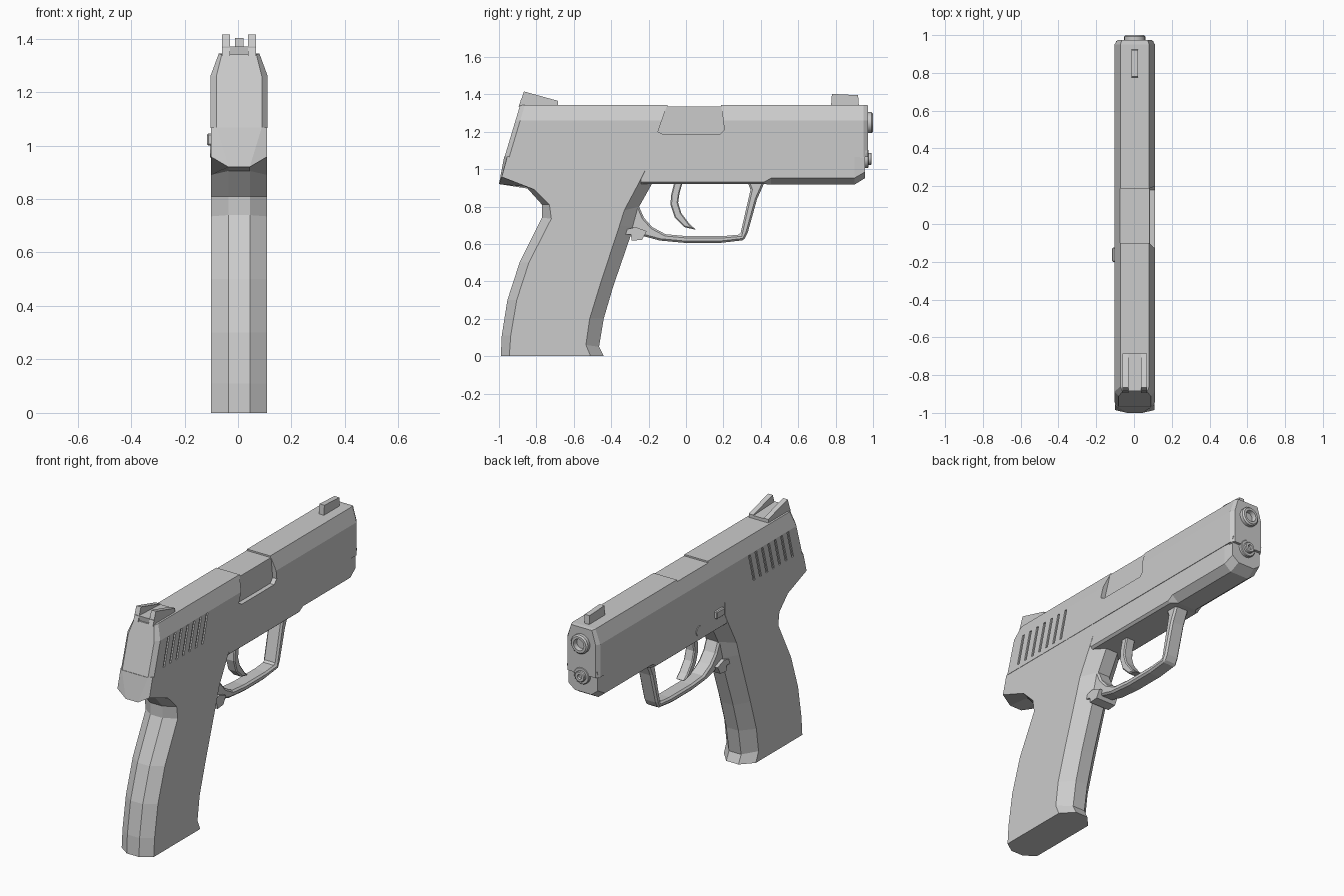
import bpy, bmesh, math

if "Cube" in bpy.data.objects:
    bpy.data.objects.remove(bpy.data.objects["Cube"])

CX = 0.004  # body centre line


def finish(name, bm):
    bmesh.ops.recalc_face_normals(bm, faces=bm.faces)
    me = bpy.data.meshes.new(name)
    bm.to_mesh(me)
    bm.free()
    ob = bpy.data.objects.new(name, me)
    bpy.context.collection.objects.link(ob)
    return ob


def add_loft(bm, rings):
    """Skin closed rings of equal length and cap both ends."""
    vs = [[bm.verts.new((x + CX, y, z)) for x, y, z in r] for r in rings]
    n = len(vs[0])
    for a, b in zip(vs, vs[1:]):
        for i in range(n):
            j = (i + 1) % n
            bm.faces.new((a[i], a[j], b[j], b[i]))
    bm.faces.new(vs[0])
    bm.faces.new(vs[-1])


def loft(name, rings):
    bm = bmesh.new()
    add_loft(bm, rings)
    return finish(name, bm)


def mirror_ring(half):
    return half + [(-x, y, z) for x, y, z in reversed(half)]


def prism(name, outline, x0, x1, bevel=0):
    """Extrude a (y, z) side outline across x."""
    ob = loft(name, [[(x, y, z) for y, z in outline] for x in (x0, x1)])
    if bevel:
        m = ob.modifiers.new("Bevel", 'BEVEL')
        m.width, m.segments, m.limit_method = bevel, 1, 'ANGLE'
        m.angle_limit = math.radians(50)
    return ob


def lathe(name, profile, z, sides=20):
    """Turn a (radius, y) profile about a line along y."""
    rings = [[(r * math.cos(2 * math.pi * i / sides), y,
               z + r * math.sin(2 * math.pi * i / sides)) for i in range(sides)]
             for r, y in profile]
    ob = loft(name, rings)
    bpy.context.view_layer.objects.active = ob
    ob.select_set(True)
    bpy.ops.object.shade_smooth_by_angle(angle=math.radians(30))
    ob.select_set(False)
    return ob


def cut(target, cutter):
    m = target.modifiers.new("Cut", 'BOOLEAN')
    m.operation, m.solver, m.object = 'DIFFERENCE', 'EXACT', cutter
    cutter.hide_render = True
    cutter.hide_set(True)


# Slide: hexagonal section with a raked rear and softened ends
def slide_ring(y, inset, rake=0.0):
    half = [(0.107 - inset, 1.065), (0.107 - inset, 1.26), (0.076 - inset * .5, 1.344 - inset * .2)]
    return mirror_ring([(x, y + rake * (z - 1.065), z) for x, z in half])


slide = loft("slide", [slide_ring(-0.97, 0.022, 0.3), slide_ring(-0.945, 0, 0.3),
                       slide_ring(0.95, 0), slide_ring(0.973, 0.015)])

# Ejection port: side recess and shallow step over the top
port = prism("port_cutter", [(-0.105, 1.4), (-0.105, 1.33), (-0.15, 1.2), (-0.12, 1.185),
                             (0.18, 1.185), (0.205, 1.21), (0.19, 1.33), (0.19, 1.4)], 0.08, 0.2)
cut(slide, port)
step = prism("port_step_cutter", [(-0.1, 1.335), (0.188, 1.335), (0.188, 1.4), (-0.1, 1.4)], -0.2, 0.15)
cut(slide, step)

# Grip serrations on both sides of the slide
bm = bmesh.new()
for s in (-1, 1):
    for i in range(7):
        y = -0.86 + i * 0.06
        o = [(y, 1.09), (y + 0.016, 1.09), (y + 0.061, 1.255), (y + 0.045, 1.255)]
        add_loft(bm, [[(s * x, a, b) for a, b in o] for x in (0.099, 0.13)])
cut(slide, finish("serration_cutter", bm))

# Frame rail and dust cover under the slide
frame = [(-0.24, .104, .932, .09, .92), (0.42, .104, .932, .09, .92),
         (0.455, .104, .952, .06, .917), (0.90, .104, .952, .06, .917),
         (0.958, .096, .985, .055, .952)]
loft("frame", [mirror_ring([(w, y, 1.07), (w, y, zs), (wb, y, zb)])
               for y, w, zs, wb, zb in frame])
prism("frame_nose", [(0.86, 1.06), (0.955, 1.06), (0.968, 1.1), (0.955, 1.1)], -0.1, 0.1)

# Grip: octagonal rings; (y, z) of back ridge, back edge, front edge, front ridge
grip = [((-.99, 0), (-.945, 0), (-.51, 0), (-.44, 0)),
        ((-.985, .11), (-.937, .11), (-.535, .06), (-.465, .05)),
        ((-.955, .30), (-.905, .30), (-.515, .20), (-.44, .20)),
        ((-.89, .50), (-.84, .50), (-.46, .38), (-.39, .37)),
        ((-.77, .74), (-.72, .735), (-.355, .70), (-.28, .69)),
        ((-.77, .81), (-.73, .81), (-.33, .78), (-.25, .80)),
        ((-.855, .905), (-.81, .89), (-.25, .93), (-.18, .925)),
        ((-1.0, .92), (-.985, .958), (-.22, .99), (-.18, .98)),
        ((-.972, 1.068), (-.955, 1.068), (-.22, 1.068), (-.18, 1.068))]
widths = [(.04, .105, .105, .04)] * 8 + [(.085, .105, .105, .04)]
loft("grip", [mirror_ring([(w, y, z) for w, (y, z) in zip(ws, row)])
              for ws, row in zip(widths, grip)])

# Trigger guard and trigger
prism("trigger_guard", [(-.30, .69), (-.24, .645), (-.14, .618), (.0, .605), (.18, .605), (.31, .62),
                        (.33, .66), (.38, .84), (.42, .93), (.33, .93), (.345, .89), (.29, .65),
                        (.2, .642), (.0, .642), (-.11, .652), (-.18, .69), (-.225, .74),
                        (-.26, .82), (-.33, .80)], -0.045, 0.045, 0.01)
prism("trigger", [(-.06, .94), (-.08, .86), (-.083, .81), (-.06, .74), (-.01, .69), (.055, .675),
                  (.02, .705), (-.025, .765), (-.042, .82), (-.035, .87), (-.015, .94)],
      -0.03, 0.03, 0.006)

# Magazine release below the guard, slide catch on the left
prism("magazine_release", [(-.29, .617), (-.235, .622), (-.21, .668), (-.27, .69), (-.33, .675),
                           (-.33, .65), (-.295, .65)], -0.065, 0.065)
prism("slide_catch", [(-.20, 1.0), (-.125, 1.0), (-.125, 1.045), (-.20, 1.045)], -0.12, -0.09, 0.005)
prism("catch_pivot", [(.02 + .03 * math.cos(a * math.pi / 6), .985 + .03 * math.sin(a * math.pi / 6))
                      for a in range(12)], -0.108, -0.09)

# Barrel and guide rod at the muzzle
lathe("barrel", [(.056, .9), (.056, .992), (.048, 1.0), (.034, 1.0), (.03, .975), (.03, .974)], 1.248)
lathe("rod_collar", [(.05, .9), (.05, .972), (.046, .976)], 1.055)
lathe("guide_rod", [(.032, .9), (.032, .988), (.028, .993), (.014, .993), (.012, .98)], 1.055)

# Sights
prism("front_sight", [(.775, 1.33), (.925, 1.33), (.92, 1.395), (.78, 1.402)], -0.016, 0.016)
prism("rear_sight_base", [(-.88, 1.33), (-.685, 1.33), (-.685, 1.362), (-.885, 1.37)], -0.064, 0.064)
for side, s in (("left", -1), ("right", 1)):
    wing = [(-.895, 1.335), (-.866, 1.415), (-.685, 1.365), (-.685, 1.335)]
    prism("rear_sight_wing_" + side, wing, *sorted((s * 0.034, s * 0.064)))
